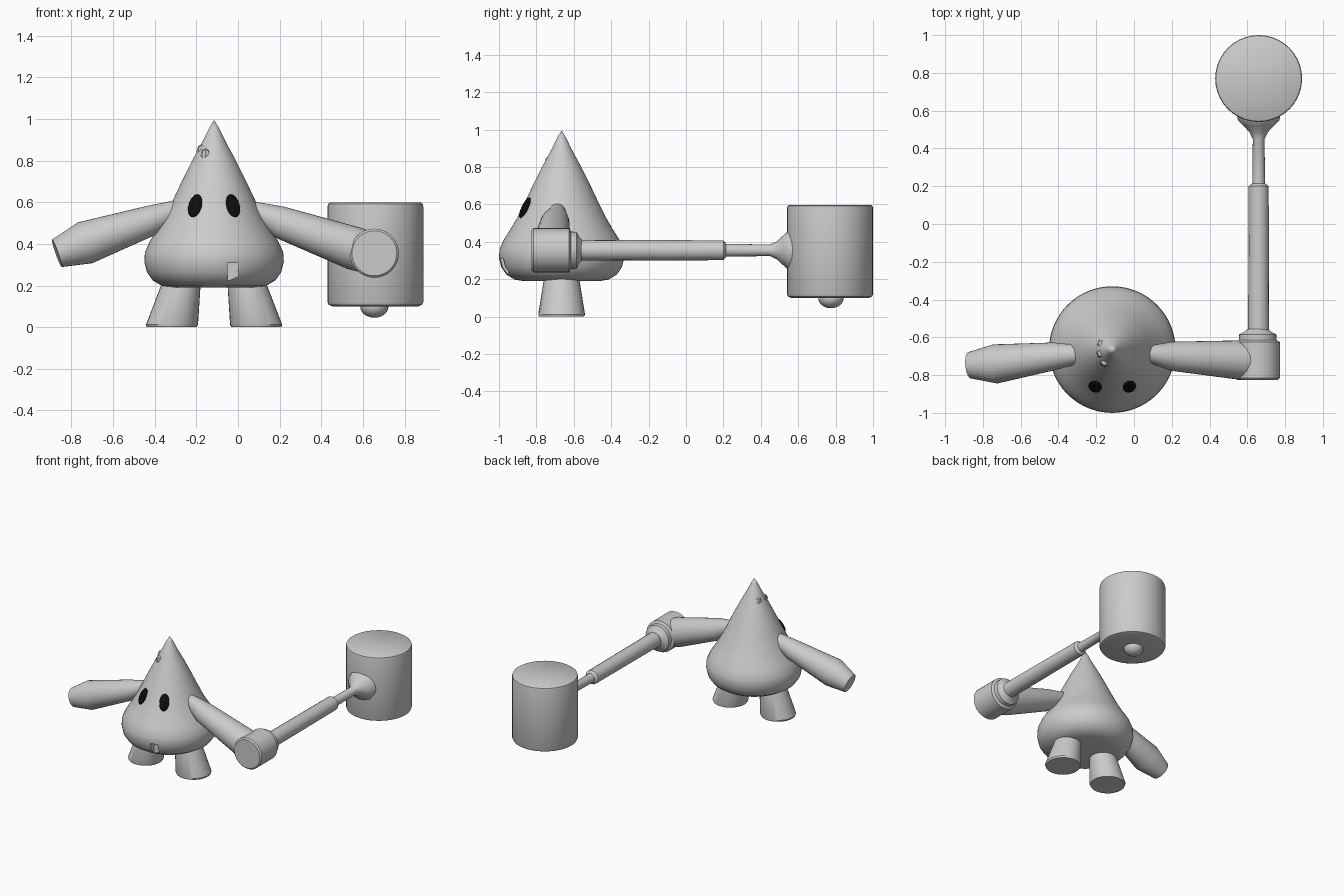
import bpy, bmesh, math
from mathutils import Vector, Matrix

if "Cube" in bpy.data.objects:
    bpy.data.objects.remove(bpy.data.objects["Cube"])


def material(name, value):
    m = bpy.data.materials.new(name)
    m.use_nodes = True
    colour = (value, value, value, 1)
    m.diffuse_color = colour
    m.node_tree.nodes["Principled BSDF"].inputs["Base Color"].default_value = colour
    return m


GREY = material("light grey", 0.6)
BLACK = material("eye black", 0.004)


def finish(name, bm, mat, angle=35):
    bmesh.ops.recalc_face_normals(bm, faces=bm.faces)
    mesh = bpy.data.meshes.new(name)
    bm.to_mesh(mesh)
    bm.free()
    mesh.materials.append(mat)
    ob = bpy.data.objects.new(name, mesh)
    bpy.context.collection.objects.link(ob)
    bpy.ops.object.select_all(action='DESELECT')
    ob.select_set(True)
    bpy.context.view_layer.objects.active = ob
    bpy.ops.object.shade_smooth_by_angle(angle=math.radians(angle))
    return ob


def tube(name, stations, normal=None, sides=32, mat=GREY):
    """Skin circles given as (centre, radius); a zero radius closes to a point."""
    normal = Vector(normal or Vector(stations[-1][0]) - Vector(stations[0][0]))
    turn = normal.to_track_quat('Z', 'Y')
    bm = bmesh.new()
    rings = []
    for centre, radius in stations:
        centre = Vector(centre)
        if radius == 0:
            rings.append([bm.verts.new(centre)] * sides)
            continue
        angles = [2 * math.pi * i / sides for i in range(sides)]
        rings.append([bm.verts.new(centre + turn @ Vector((math.cos(a), math.sin(a), 0)) * radius)
                      for a in angles])
    for a, b in zip(rings, rings[1:]):
        for i in range(sides):
            j = (i + 1) % sides
            bm.faces.new(list(dict.fromkeys((a[i], a[j], b[j], b[i]))))
    for ring in (rings[0], rings[-1]):
        if ring[0] != ring[1]:
            bm.faces.new(ring)
    return finish(name, bm, mat)


def ball(name, centre, size, turn=None, mat=GREY, detail=24):
    bm = bmesh.new()
    bmesh.ops.create_uvsphere(bm, u_segments=detail, v_segments=detail // 2, radius=1)
    turn = turn or Matrix.Identity(4)
    bm.transform(Matrix.Translation(centre) @ turn @ Matrix.Diagonal((*size, 1)))
    return finish(name, bm, mat)


# Pear-shaped body with a pointed top
CX, CY = -0.115, -0.665
profile = [(0, .19), (.2, .19), (.25, .198), (.295, .225), (.323, .265), (.335, .315),
           (.332, .36), (.31, .41), (.277, .462), (.24, .525), (.2, .605),
           (.155, .7), (.105, .8), (.055, .893), (.022, .96), (0, .995)]
body = tube("body", [((CX, CY, z), r) for r, z in profile], (0, 0, 1), 64)

# Narrow notch at the front of the belly
bm = bmesh.new()
bmesh.ops.create_cube(bm, size=1)
bm.transform(Matrix.Translation((-0.025, -0.99, 0.25)) @ Matrix.Diagonal((.05, .08, .12, 1)))
cutter = finish("notch_cutter", bm, GREY)
cutter.hide_render = True
cutter.hide_set(True)
cut = body.modifiers.new("notch", 'BOOLEAN')
cut.operation = 'DIFFERENCE'
cut.solver = 'EXACT'
cut.object = cutter

# Small rough nick near the tip
for i, (dx, dy, z) in enumerate([(-.058, -.02, .845), (-.04, -.065, .825), (-.055, .03, .84)]):
    ball("tip_lump_%d" % (i + 1), (CX + dx, CY + dy, z), (.026, .026, .034), detail=8)

# Eyes lying on the sloping front
for side, name in ((-1, "right_eye"), (1, "left_eye")):
    turn = Matrix.Rotation(side * 0.42, 4, 'Z') @ Matrix.Rotation(-0.47, 4, 'X')
    ball(name, (CX + side * .091, -0.861, .583), (.035, .014, .061), turn, BLACK)

# Splayed legs
for side, name in ((-1, "right_leg"), (1, "left_leg")):
    tube(name, [((CX + side * .203, CY, 0), .12), ((CX + side * .202, CY, .012), .125),
                ((CX + side * .16, CY, .2), .095), ((CX + side * .145, CY, .26), .085)],
         (0, 0, 1))

# Arms
tube("right_arm", [((-.2, -.68, .59), .035), ((-.3, -.69, .56), .05),
                   ((-.42, -.70, .512), .073), ((-.735, -.741, .405), .104),
                   ((-.87, -.748, .355), .07)])
tube("left_arm", [((.0, -.68, .585), .035), ((.1, -.69, .55), .05),
                  ((.2, -.70, .505), .077), ((.56, -.72, .378), .104),
                  ((.63, -.72, .355), .1)])

# Fist gripping the handle
HX, HZ = 0.655, 0.355
tube("left_fist", [((HX, y, HZ), r) for y, r in
                   [(-.825, .108), (-.815, .118), (-.625, .118), (-.615, .1),
                    (-.585, .098), (-.57, .07), (-.555, .055)]])

# Handle with a thin neck that flares into the head
tube("hammer_handle", [((HX + .005, y, HZ), r) for y, r in
                       [(-.6, .056), (.2, .053), (.215, .034), (.45, .031),
                        (.485, .048), (.52, .08), (.55, .11), (.6, .12)]], sides=16)

# Mallet head with softened rims and a knob beneath
tube("hammer_head", [((.66, .77, z), r) for z, r in
                     [(.1, .205), (.107, .224), (.12, .23), (.58, .23),
                      (.592, .227), (.598, .218)]], sides=40)
ball("hammer_knob", (.655, .775, .1), (.068, .068, .055))
